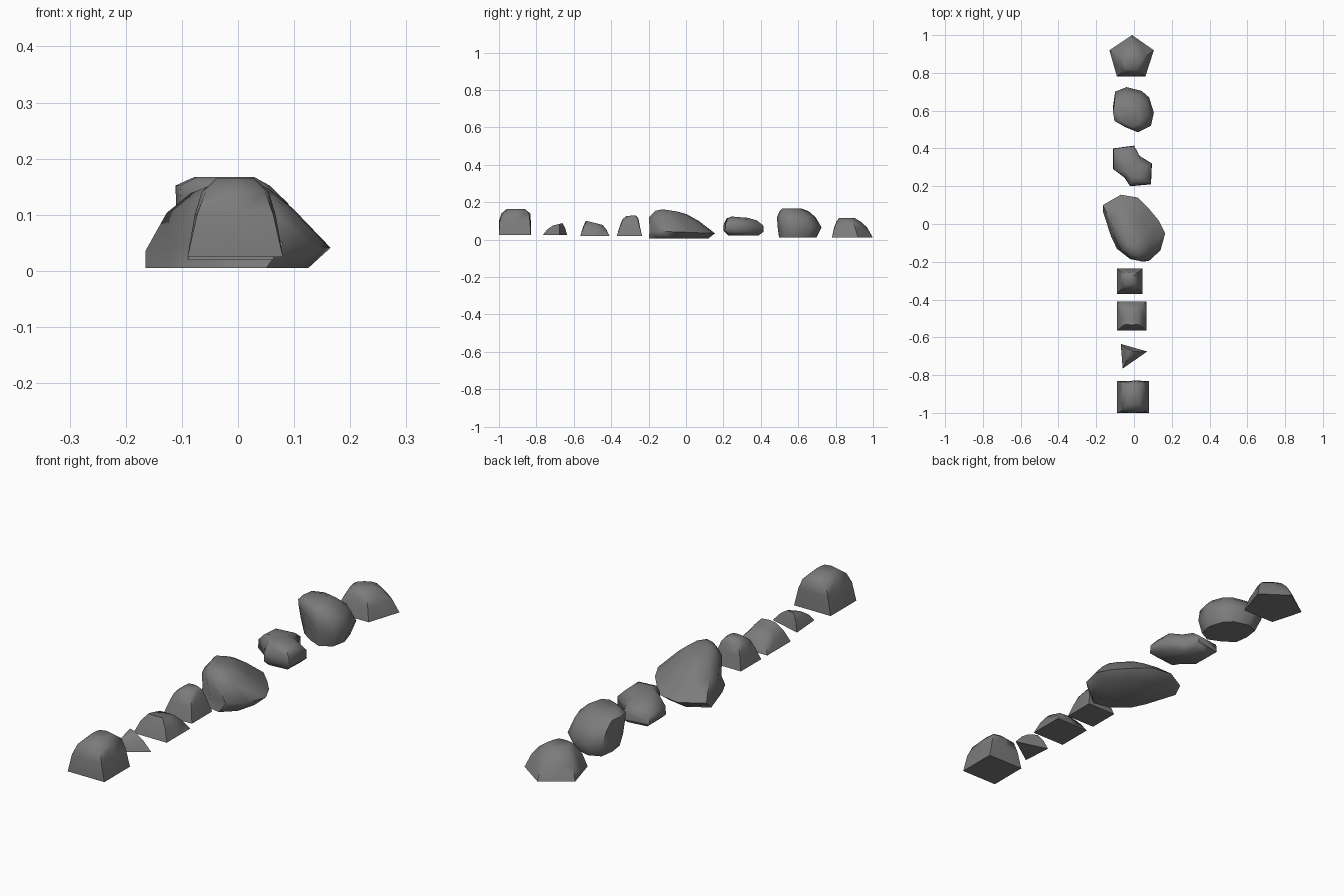
import bpy
import bmesh
import math
from mathutils import Vector

default_cube = bpy.data.objects.get("Cube")
if default_cube:
    bpy.data.objects.remove(default_cube, do_unlink=True)

# One plain grey stone for every rock
stone = bpy.data.materials.new("grey stone")
stone.use_nodes = True
grey = (0.2, 0.2, 0.2, 1)
stone.diffuse_color = grey
shader = stone.node_tree.nodes["Principled BSDF"]
shader.inputs["Base Color"].default_value = grey
shader.inputs["Roughness"].default_value = 0.8


def with_midpoints(points):
    """Add the middle of each side so upper rings can be rounded."""
    result = []
    for index, point in enumerate(points):
        following = points[(index + 1) % len(points)]
        result += [point, (point + following) / 2]
    return result


def rock(name, outline, rings, rounding=0.0, tilt=0.0, split=False):
    """Loft scaled copies of a ground outline.
    Each ring is height, scale x, scale y, shift x, shift y.
    Rounding and tilt grow from the bottom ring to the top ring."""
    points = [Vector(p) for p in outline]
    low = Vector((min(p.x for p in points), min(p.y for p in points)))
    high = Vector((max(p.x for p in points), max(p.y for p in points)))
    centre = (low + high) / 2
    points = [p - centre for p in points]
    if split:
        points = with_midpoints(points)
    mean = sum(p.length for p in points) / len(points)
    bm = bmesh.new()
    loops = []
    for level, (z, sx, sy, dx, dy) in enumerate(rings):
        rise = level / (len(rings) - 1)
        loop = []
        for p in points:
            q = p.lerp(p.normalized() * mean, rounding * rise)
            x, y = q.x * sx, q.y * sy
            height = z + tilt * rise * y
            loop.append(bm.verts.new((centre.x + x + dx, centre.y + y + dy, height)))
        loops.append(loop)
    count = len(points)
    for lower, upper in zip(loops, loops[1:]):
        for i in range(count):
            j = (i + 1) % count
            bm.faces.new((lower[i], lower[j], upper[j], upper[i]))
    bm.faces.new(loops[0])
    bm.faces.new(loops[-1])
    bmesh.ops.recalc_face_normals(bm, faces=bm.faces)
    mesh = bpy.data.meshes.new(name)
    bm.to_mesh(mesh)
    bm.free()
    mesh.materials.append(stone)
    obj = bpy.data.objects.new(name, mesh)
    bpy.context.collection.objects.link(obj)
    bpy.ops.object.select_all(action="DESELECT")
    obj.select_set(True)
    bpy.context.view_layer.objects.active = obj
    bpy.ops.object.shade_smooth_by_angle(angle=math.radians(55))
    return obj


def box_outline(left, right, front, back):
    return [(left, front), (right, front), (right, back), (left, back)]


# Tall square block with a domed top
rock("tall_square_rock", box_outline(-.09, .08, -1, -.83),
     [(.025, 1, 1, 0, 0), (.1, .82, .97, 0, 0),
      (.14, .66, .85, 0, .005), (.165, .36, .5, 0, .005)],
     rounding=.5, split=True)

# Small three-sided chip
rock("triangular_chip", [(-.07, -.635), (-.06, -.765), (.07, -.675)],
     [(.025, 1, 1, 0, 0), (.06, .66, .75, -.01, .005),
      (.082, .3, .42, -.018, .014)],
     rounding=.2, tilt=.25, split=True)

# Low square stone, higher at the front
rock("low_square_rock", box_outline(-.09, .065, -.565, -.41),
     [(.02, 1, 1, 0, 0), (.06, .76, .79, 0, 0), (.09, .45, .54, 0, -.003)],
     rounding=.3, tilt=-.25, split=True)

# Narrow square stone
rock("narrow_square_rock", box_outline(-.09, .045, -.37, -.235),
     [(.02, 1, 1, 0, 0), (.075, .78, .76, 0, .002),
      (.11, .6, .6, 0, .005), (.128, .32, .35, .005, .008)],
     rounding=.4, tilt=.08, split=True)

# Large boulder with a pointed back corner
rock("large_boulder",
     [(-.165, .1), (-.07, .155), (.02, .14), (.08, .08), (.13, .02),
      (.165, -.05), (.14, -.14), (.08, -.195), (0, -.18), (-.08, -.12),
      (-.115, -.05)],
     [(.005, .88, .91, -.02, -.02), (.04, 1, 1, 0, 0),
      (.11, .68, .76, -.015, -.045), (.145, .42, .48, -.015, -.06),
      (.156, .2, .22, -.015, -.065)],
     tilt=-.15)

# Flat stone with two notched sides
rock("notched_rock",
     [(-.11, .4), (0, .415), (.03, .36), (.095, .32), (.09, .21),
      (-.02, .2), (-.05, .245), (-.11, .29)],
     [(.022, .75, .75, 0, 0), (.045, 1, 1, 0, 0), (.08, .98, .98, 0, 0),
      (.108, .72, .75, 0, -.01), (.12, .38, .4, 0, -.02)],
     tilt=-.08)

# Rounded boulder leaning to one side
rock("round_boulder",
     [(-.1, .7), (-.04, .725), (.04, .705), (.08, .67), (.105, .59),
      (.09, .52), (.03, .49), (-.04, .52), (-.1, .56), (-.11, .63)],
     [(.01, .82, .85, 0, -.01), (.065, 1, 1, 0, 0), (.12, .93, .88, -.008, -.018),
      (.152, .78, .66, -.025, -.03), (.167, .5, .42, -.022, -.042)])

# Five-sided dome
rock("pentagon_dome",
     [(-.13, .92), (-.01, 1), (.105, .92), (.06, .78), (-.09, .78)],
     [(.01, 1, 1, 0, 0), (.065, .82, .8, 0, -.01),
      (.095, .63, .6, 0, -.02), (.115, .38, .38, 0, -.03)],
     rounding=.4, split=True)
